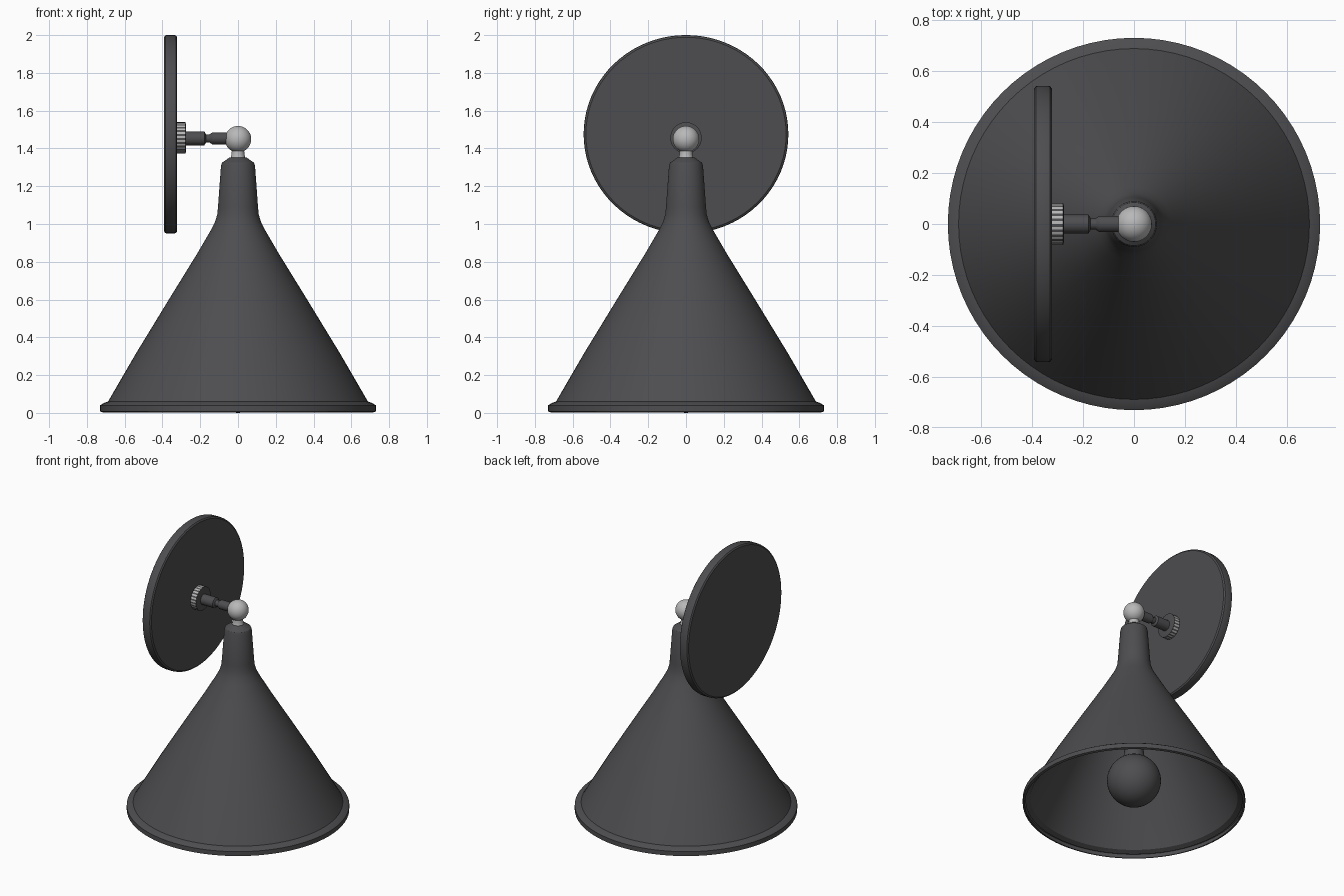
import bpy, bmesh, math
from mathutils import Matrix

if "Cube" in bpy.data.objects:
    bpy.data.objects.remove(bpy.data.objects["Cube"])


def material(name, rgb):
    m = bpy.data.materials.new(name)
    m.diffuse_color = (*rgb, 1)
    m.use_nodes = True
    m.node_tree.nodes["Principled BSDF"].inputs["Base Color"].default_value = m.diffuse_color
    return m


dark = material("dark grey metal", (0.075, 0.075, 0.08))
light = material("light grey metal", (0.48, 0.48, 0.48))


def lathe(name, profile, mats, segments=64, matrix=Matrix(), closed=False):
    """Revolve (radius, height) points about z, then place with matrix."""
    bm = bmesh.new()
    pts = [bm.verts.new((r, 0, z)) for r, z in profile]
    edges = [bm.edges.new(p) for p in zip(pts, pts[1:])]
    if closed:
        edges.append(bm.edges.new((pts[-1], pts[0])))
    bmesh.ops.spin(bm, geom=pts + edges, cent=(0, 0, 0), axis=(0, 0, 1),
                   angle=math.tau, steps=segments, use_duplicate=False)
    bmesh.ops.remove_doubles(bm, verts=bm.verts, dist=1e-5)
    bmesh.ops.recalc_face_normals(bm, faces=bm.faces)
    bm.transform(matrix)
    mesh = bpy.data.meshes.new(name)
    bm.to_mesh(mesh)
    bm.free()
    for m in mats:
        mesh.materials.append(m)
    ob = bpy.data.objects.new(name, mesh)
    bpy.context.collection.objects.link(ob)
    bpy.ops.object.select_all(action='DESELECT')
    ob.select_set(True)
    bpy.context.view_layer.objects.active = ob
    bpy.ops.object.shade_smooth_by_angle(angle=math.radians(30))
    return ob


def arc(radius, centre, start, end, n=20):
    """Part of a circle as lathe points, angles from the bottom pole."""
    return [(max(0, radius * math.sin(math.radians(a))),
             centre - radius * math.cos(math.radians(a)))
            for a in (start + (end - start) * i / n for i in range(n + 1))]


def along_x(z):
    return Matrix.Translation((0, 0, z)) @ Matrix.Rotation(math.pi / 2, 4, 'Y')


# conical shade with rim, thin wall and open bottom
lathe("shade", [
    (0.715, 0.003), (0.73, 0.008), (0.73, 0.04), (0.71, 0.053), (0.688, 0.06),
    (0.54, 0.315), (0.36, 0.61), (0.218, 0.84), (0.145, 0.965), (0.122, 1.01),
    (0.11, 1.05), (0.106, 1.09), (0.09, 1.31), (0.084, 1.325), (0.045, 1.352),
    (0, 1.352), (0, 1.30), (0.075, 1.29), (0.094, 1.05), (0.13, 0.965),
    (0.205, 0.835), (0.346, 0.605), (0.526, 0.31), (0.68, 0.045),
    (0.712, 0.03)], [dark], 80)

# globe bulb and its socket inside the shade
lathe("bulb", arc(0.177, 0.177, 0, 155) + [(0.065, 0.38), (0.06, 0.46),
                                           (0, 0.46)], [dark], 48)
lathe("bulb_socket", [(0, 0.44), (0.075, 0.44), (0.075, 0.72), (0.05, 0.76),
                      (0.05, 1.30), (0, 1.30)], [dark], 32)

# swivel ball with a short flared stem
lathe("swivel_ball", [(0, 1.34), (0.042, 1.34), (0.036, 1.36), (0.034, 1.37)]
      + arc(0.07, 1.449, 28, 180), [light], 40)

# arm with a narrow waist between plate and ball
lathe("arm", [(0, -0.33), (0.037, -0.33), (0.037, -0.178), (0.022, -0.17),
              (0.022, -0.15), (0.032, -0.135), (0.032, -0.05), (0, -0.05)],
      [dark], 32, along_x(1.453))

# knurled nut: thin side facets alternate dark and light
nut = lathe("mounting_nut", [(0, -0.33), (0.083, -0.33), (0.083, -0.278),
                             (0.07, -0.275), (0, -0.275)],
            [dark, light], 48, along_x(1.456))
for f in nut.data.polygons:
    c, n = f.center, f.normal
    if abs(n.x) < 0.3:
        turn = math.atan2(c.z - 1.456, c.y) % math.tau
        f.material_index = int(turn / math.tau * 48) % 2

# round wall plate with softened edges
lathe("wall_plate", [(0, -0.392), (0.53, -0.392), (0.54, -0.385),
                     (0.542, -0.377), (0.542, -0.338), (0.54, -0.329),
                     (0.53, -0.322), (0, -0.322)], [dark], 80,
      Matrix.Translation((0, 0, 1.475)) @ Matrix.Diagonal((1, 1, 0.969, 1))
      @ Matrix.Rotation(math.pi / 2, 4, 'Y'))
